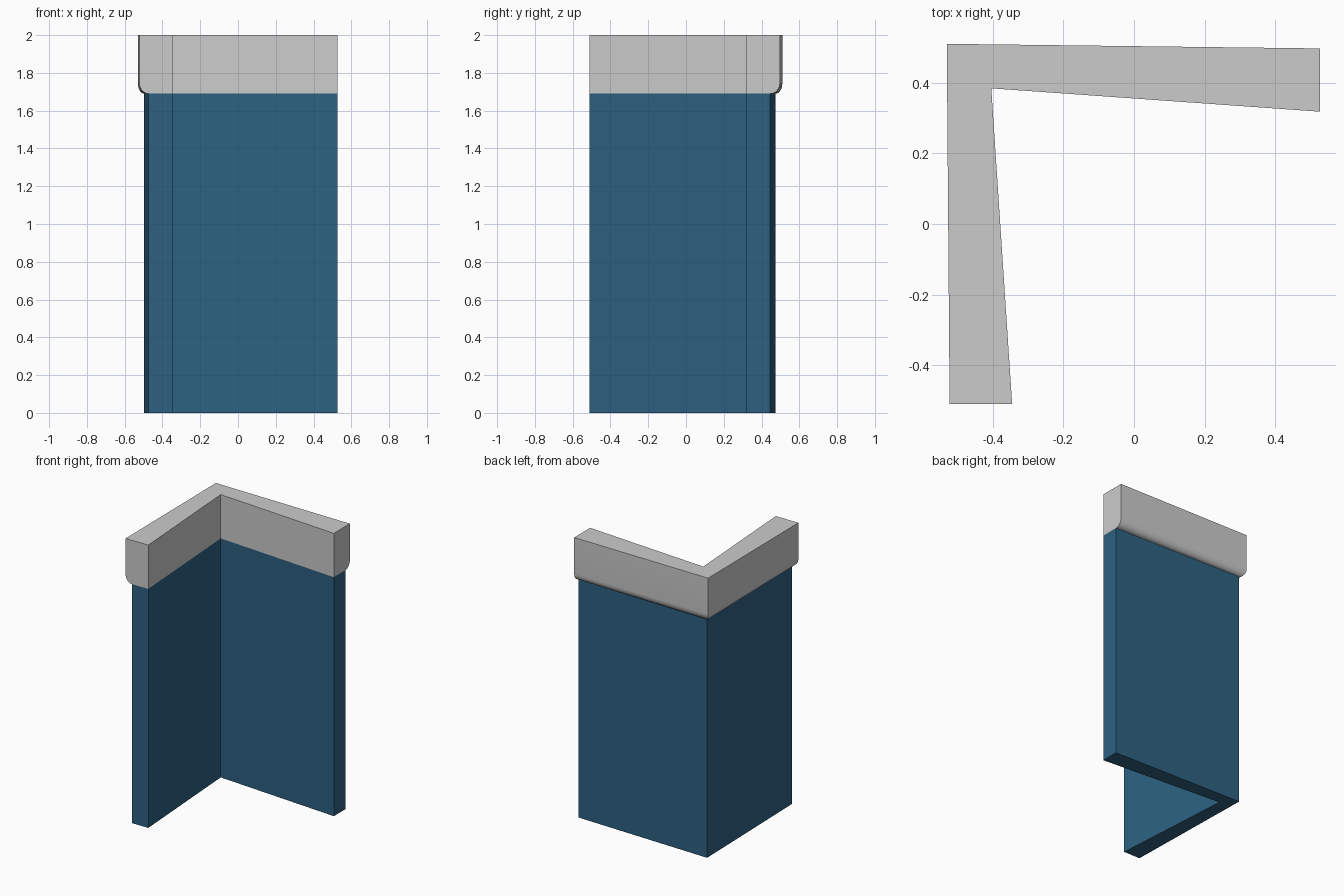
import bpy, bmesh, math

if "Cube" in bpy.data.objects:
    bpy.data.objects.remove(bpy.data.objects["Cube"])

# L-shaped plan: the inner face is shared, the outer face differs for wall and cap
INNER = [(0.527, 0.318), (-0.404, 0.384), (-0.345, -0.51)]
WALL_OUTER = [(-0.474, -0.51), (-0.497, 0.474), (0.527, 0.446)]
CAP_OUTER = [(-0.522, -0.51), (-0.53, 0.51), (0.527, 0.497)]


def loft(name, levels):
    """Skin a stack of L-shaped outlines; levels = (z, blend from wall to cap outline)."""
    bm = bmesh.new()
    rings = []
    for z, t in levels:
        outer = [(a[0] + (b[0] - a[0]) * t, a[1] + (b[1] - a[1]) * t)
                 for a, b in zip(WALL_OUTER, CAP_OUTER)]
        rings.append([bm.verts.new((x, y, z)) for x, y in INNER + outer])
    for lo, hi in zip(rings, rings[1:]):
        for i in range(6):
            j = (i + 1) % 6
            bm.faces.new((lo[i], lo[j], hi[j], hi[i]))
    # two quads per end, split at the mitred corner
    for r in (rings[0], rings[-1]):
        bm.faces.new((r[0], r[1], r[4], r[5]))
        bm.faces.new((r[1], r[2], r[3], r[4]))
    bmesh.ops.recalc_face_normals(bm, faces=bm.faces)
    mesh = bpy.data.meshes.new(name)
    bm.to_mesh(mesh)
    bm.free()
    obj = bpy.data.objects.new(name, mesh)
    bpy.context.collection.objects.link(obj)
    return obj


# Blue corner wall
wall = loft("corner_wall", [(0, 0), (1.69, 0)])
blue = bpy.data.materials.new("blue_paint")
blue.diffuse_color = (0.026, 0.12, 0.22, 1)
blue.use_nodes = True
blue.node_tree.nodes["Principled BSDF"].inputs["Base Color"].default_value = blue.diffuse_color
wall.data.materials.append(blue)

# Overhanging cap with a rounded lower outer edge
N = 8
curve = [(1.69 + 0.055 * (1 - math.cos(k * math.pi / 2 / N)),
          math.sin(k * math.pi / 2 / N)) for k in range(N + 1)]
cap = loft("wall_cap", curve + [(2.0, 1)])
bpy.context.view_layer.objects.active = cap
cap.select_set(True)
bpy.ops.object.shade_smooth_by_angle(angle=math.radians(30))
